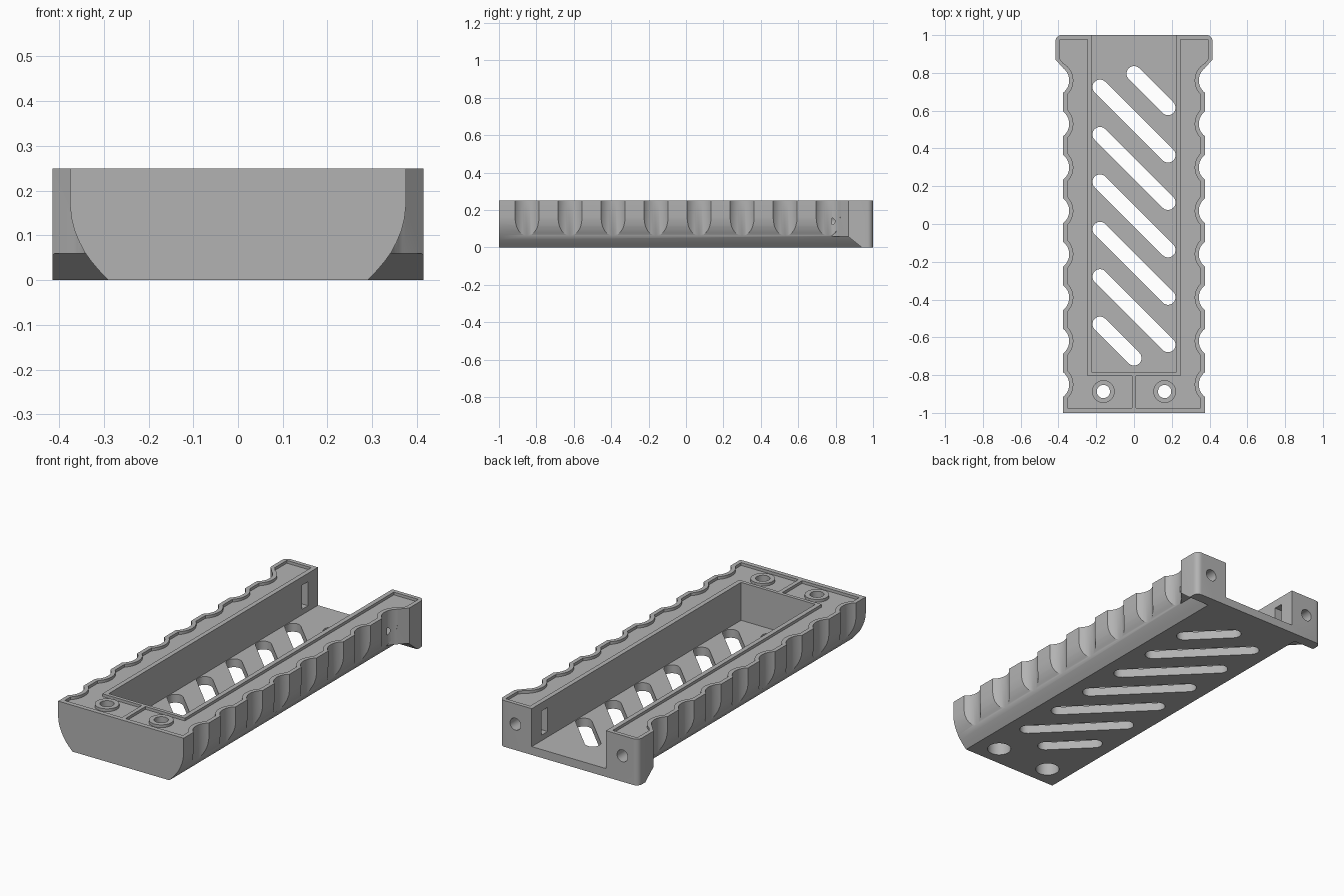
import bpy, bmesh, math
from mathutils import Matrix

cube = bpy.data.objects.get("Cube")
if cube:
    bpy.data.objects.remove(cube, do_unlink=True)

grey = bpy.data.materials.new("mid_grey")
grey.use_nodes = True
COLOUR = (0.45, 0.45, 0.45, 1)
grey.diffuse_color = COLOUR
grey.node_tree.nodes["Principled BSDF"].inputs["Base Color"].default_value = COLOUR

H = 0.25      # overall height
RIM = 0.022   # width of the raised rim
AXES = {"z": lambda a, b, t: (a, b, t),
        "y": lambda a, b, t: (a, t, b),
        "x": lambda a, b, t: (t, a, b)}


def prism(name, pts, lo, hi, axis="z"):
    """Extrude a closed 2D outline along an axis."""
    place = AXES[axis]
    bm = bmesh.new()
    ends = [[bm.verts.new(place(a, b, t)) for a, b in pts] for t in (lo, hi)]
    n = len(pts)
    bm.faces.new(ends[0])
    bm.faces.new(ends[1])
    for i in range(n):
        j = (i + 1) % n
        bm.faces.new((ends[0][i], ends[0][j], ends[1][j], ends[1][i]))
    bmesh.ops.recalc_face_normals(bm, faces=bm.faces)
    mesh = bpy.data.meshes.new(name)
    bm.to_mesh(mesh)
    bm.free()
    ob = bpy.data.objects.new(name, mesh)
    bpy.context.collection.objects.link(ob)
    mesh.materials.append(grey)
    return ob


def arc(cx, cy, r, start, end, steps=10):
    angles = [math.radians(start + (end - start) * i / steps) for i in range(steps + 1)]
    return [(cx + r * math.cos(a), cy + r * math.sin(a)) for a in angles]


def circle(cx, cy, r):
    return arc(cx, cy, r, 0, 360, 40)[:-1]


def box(name, x0, x1, y0, y1, z0, z1):
    return prism(name, [(x0, y0), (x1, y0), (x1, y1), (x0, y1)], z0, z1)


def flip(pts, side):
    return [(side * a, b) for a, b in pts]


def combine(target, tools, operation="DIFFERENCE"):
    for tool in tools:
        tool.hide_render = True
        mod = target.modifiers.new(tool.name, "BOOLEAN")
        mod.operation, mod.solver, mod.object = operation, "EXACT", tool
        bpy.context.view_layer.objects.active = target
        bpy.ops.object.modifier_apply(modifier=mod.name)
        bpy.data.objects.remove(tool, do_unlink=True)


def scallops(extra, z0, z1):
    """Finger grooves down both sides."""
    return [prism("finger_groove", circle(side * 0.425, -0.85 + 0.23 * i, 0.082 + extra), z0, z1)
            for side in (-1, 1) for i in range(8)]


# Main body: straight upper sides curving in to a narrow flat base
half = [(0.29, 0), (0.311, 0.022), (0.328, 0.042), (0.343, 0.063), (0.355, 0.086),
        (0.365, 0.11), (0.372, 0.137), (0.375, 0.165), (0.375, H)]
body = prism("handle_shell", half + flip(half[::-1], -1), -1, 1, "y")

# Flared shoulders at the back, sloped underneath
flange_plan = ([(0.25, 0.78), (0.343, 0.78), (0.352, 0.80), (0.415, 0.87)]
               + arc(0.385, 0.97, 0.03, 0, 90, 6) + [(0.25, 1)])
for side in (-1, 1):
    flange = prism("shoulder", flip(flange_plan, side), 0, H)
    slope = [(0.7, -0.1), (0.7, 0.06), (0.865, 0.06), (0.94, 0), (0.94, -0.1)]
    combine(flange, [prism("shoulder_slope", slope, -1, 1, "x")])
    combine(body, [flange], "UNION")

combine(body, scallops(0, -0.1, 0.4))

# Central channel, open at the back
FLOOR = 0.045
combine(body, [box("channel", -0.222, 0.222, -0.787, 1.1, FLOOR, 0.4)])

# Diagonal vents through the floor; the first and last are half length
vents = []
for k in range(-1, 6):
    y_mid = 0.545 - 0.251 * k
    x0 = 0 if k == -1 else -0.18
    x1 = 0 if k == 5 else 0.18
    pts = arc(x0, y_mid - x0, 0.04, 45, 225) + arc(x1, y_mid - x1, 0.04, 225, 405)
    vents.append(prism("vent", pts, -0.1, 0.1))
combine(body, vents)

# Shallow top recess inside the rim, leaving a ring round each screw hole
recess_plan = [(0.011, -0.975), (0.353, -0.975), (0.353, 0.82), (0.393, 0.875),
               (0.393, 0.978), (0.247, 0.978), (0.247, -0.806), (0.011, -0.806)]
for side in (-1, 1):
    recess = prism("top_recess", flip(recess_plan, side), H - 0.015, 0.3)
    combine(recess, scallops(RIM, 0.1, 0.5))
    combine(recess, [prism("screw_ring", circle(side * 0.162, -0.887, 0.06), 0.1, 0.5)])
    combine(body, [recess])

    # Front screw hole with a counterbore below
    hole = circle(side * 0.162, -0.887, 0.035)
    bore = circle(side * 0.162, -0.887, 0.06)
    combine(body, [prism("screw_hole", hole, -0.1, 0.4),
                   prism("counterbore", bore, -0.1, 0.12)])

    # Back bolt hole and the nut slot opening into the channel
    a, b = sorted((side * 0.2, side * 0.375))
    combine(body, [prism("bolt_hole", circle(side * 0.32, 0.14, 0.032), 0.78, 1.1, "y"),
                   box("nut_slot", a, b, 0.865, 0.915, 0.075, 0.205)])

# Clean flat areas and shade
bm = bmesh.new()
bm.from_mesh(body.data)
bmesh.ops.remove_doubles(bm, verts=bm.verts, dist=0.0001)
bmesh.ops.dissolve_limit(bm, angle_limit=0.01, verts=bm.verts, edges=bm.edges)
bm.to_mesh(body.data)
bm.free()
body.data.materials.clear()
body.data.materials.append(grey)
bpy.ops.object.select_all(action="DESELECT")
body.select_set(True)
bpy.context.view_layer.objects.active = body
bpy.ops.object.shade_smooth_by_angle(angle=math.radians(30))
